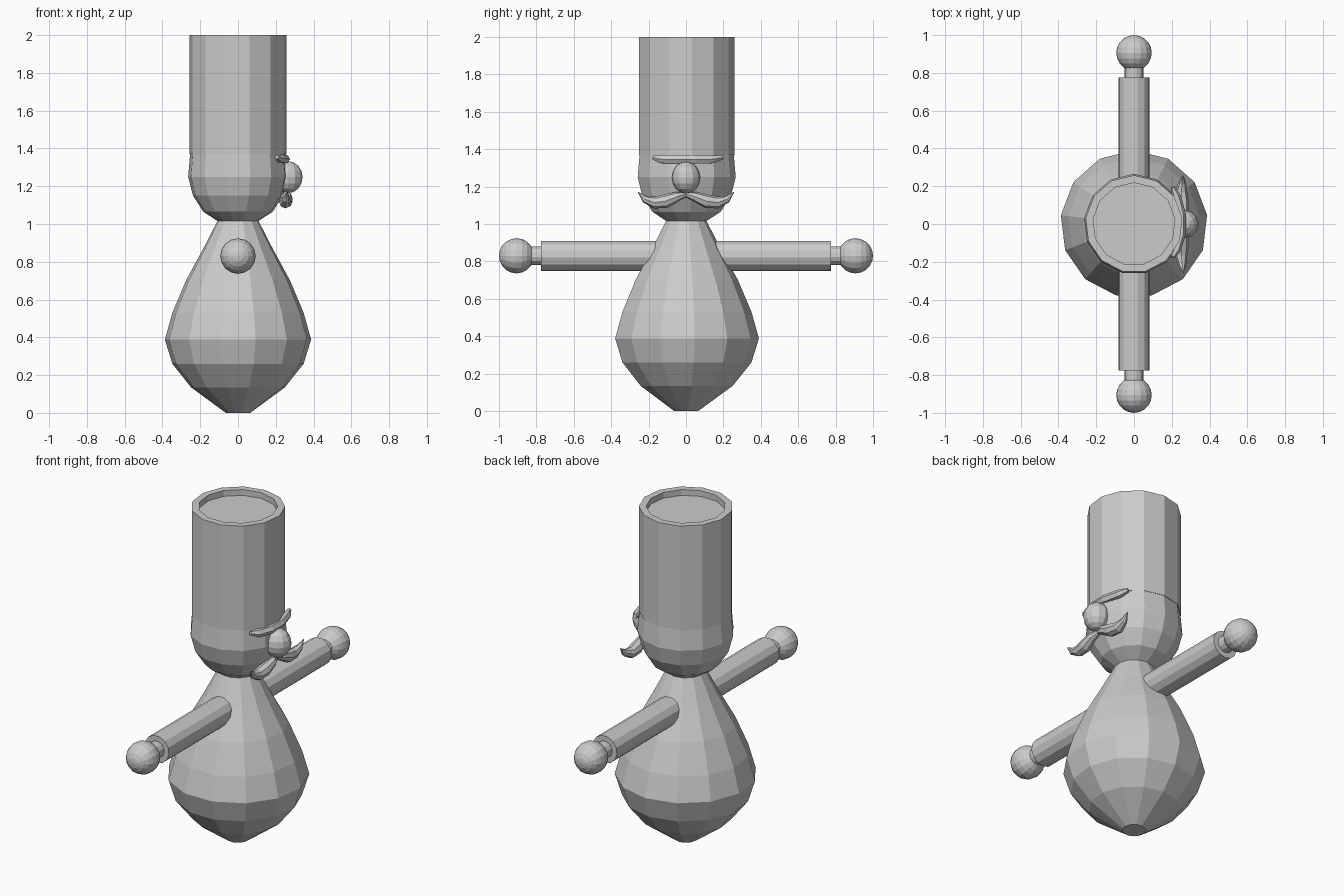
import bpy, bmesh, math
from mathutils import Vector, Matrix

if "Cube" in bpy.data.objects:
    bpy.data.objects.remove(bpy.data.objects["Cube"])

grey = bpy.data.materials.new("plain grey")
grey.diffuse_color = (0.6, 0.6, 0.6, 1)
grey.use_nodes = True
grey.node_tree.nodes["Principled BSDF"].inputs["Base Color"].default_value = grey.diffuse_color
SIDES = 13


def finish(bm, name):
    bmesh.ops.recalc_face_normals(bm, faces=bm.faces)
    mesh = bpy.data.meshes.new(name)
    bm.to_mesh(mesh)
    bm.free()
    mesh.materials.append(grey)
    obj = bpy.data.objects.new(name, mesh)
    bpy.context.collection.objects.link(obj)
    return obj


def loft(name, rings, sides=SIDES):
    """Skin rings of (centre, radius, normal, first-vertex direction)."""
    bm = bmesh.new()
    loops = []
    for centre, r, n, u in rings:
        n = Vector(n).normalized()
        u = Vector(u)
        u = (u - n * u.dot(n)).normalized()
        v = n.cross(u)
        loops.append([bm.verts.new(Vector(centre) + r * (u * math.cos(a) + v * math.sin(a)))
                      for a in (2 * math.pi * i / sides for i in range(sides))])
    for a, b in zip(loops, loops[1:]):
        for i in range(sides):
            j = (i + 1) % sides
            bm.faces.new((a[i], a[j], b[j], b[i]))
    bm.faces.new(loops[0])
    bm.faces.new(loops[-1])
    return finish(bm, name)


def lathe(name, profile):
    return loft(name, [((0, 0, z), r, (0, 0, 1), (0, 1, 0)) for r, z in profile])


def rod(name, y0, y1, r):
    return loft(name, [((0, y, 0.83), r, (0, 1, 0), (0, 0, -1)) for y in (y0, y1)])


def tube(name, points, sides):
    rings = []
    for i, (p, r) in enumerate(points):
        before = Vector(points[max(i - 1, 0)][0])
        after = Vector(points[min(i + 1, len(points) - 1)][0])
        rings.append((p, r, after - before, (1, 0, 0)))
    return loft(name, rings, sides)


def ball(name, centre, radii, segments, rings, axis='Z'):
    bm = bmesh.new()
    bmesh.ops.create_uvsphere(bm, u_segments=segments, v_segments=rings, radius=1)
    if axis == 'Y':
        bmesh.ops.rotate(bm, verts=bm.verts, matrix=Matrix.Rotation(math.pi / 2, 3, 'X'))
    bmesh.ops.scale(bm, verts=bm.verts, vec=radii)
    bmesh.ops.translate(bm, verts=bm.verts, vec=centre)
    return finish(bm, name)


# Pear-shaped body, round head and tall hat with a recessed top
lathe("body", [(0.065, 0), (0.25, 0.135), (0.35, 0.26), (0.39, 0.388), (0.35, 0.53),
               (0.278, 0.70), (0.185, 0.87), (0.11, 1.015)])
lathe("head", [(0.10, 1.01), (0.185, 1.065), (0.24, 1.15), (0.266, 1.25), (0.255, 1.375)])
lathe("hat", [(0.258, 1.37), (0.258, 2.0), (0.218, 2.0), (0.218, 1.965)])

# Arms, wrists and hands
for side, s in (("left", 1), ("right", -1)):
    rod(side + "_arm", s * 0.08, s * 0.775, 0.082)
    rod(side + "_wrist", s * 0.76, s * 0.85, 0.05)
    ball(side + "_hand", (0, s * 0.906, 0.83), (0.094,) * 3, 16, 10, 'Y')

    # Half of the curled moustache
    path = [(0.25, 0.0, 1.16, 0.014), (0.26, 0.045, 1.147, 0.026), (0.253, 0.11, 1.122, 0.037),
            (0.25, 0.17, 1.115, 0.032), (0.255, 0.22, 1.133, 0.02), (0.26, 0.256, 1.17, 0.002)]
    tube(side + "_moustache", [((x, s * y, z), r) for x, y, z, r in path], 8)

# Nose and single brow, both facing +x
ball("nose", (0.265, 0, 1.248), (0.077, 0.075, 0.085), 12, 8)
tube("brow", [((0.205, -0.175, 1.355), 0.012), ((0.225, -0.135, 1.346), 0.024),
              ((0.25, -0.05, 1.344), 0.025), ((0.25, 0.05, 1.344), 0.025),
              ((0.225, 0.145, 1.346), 0.024), ((0.205, 0.195, 1.355), 0.012)], 6)
